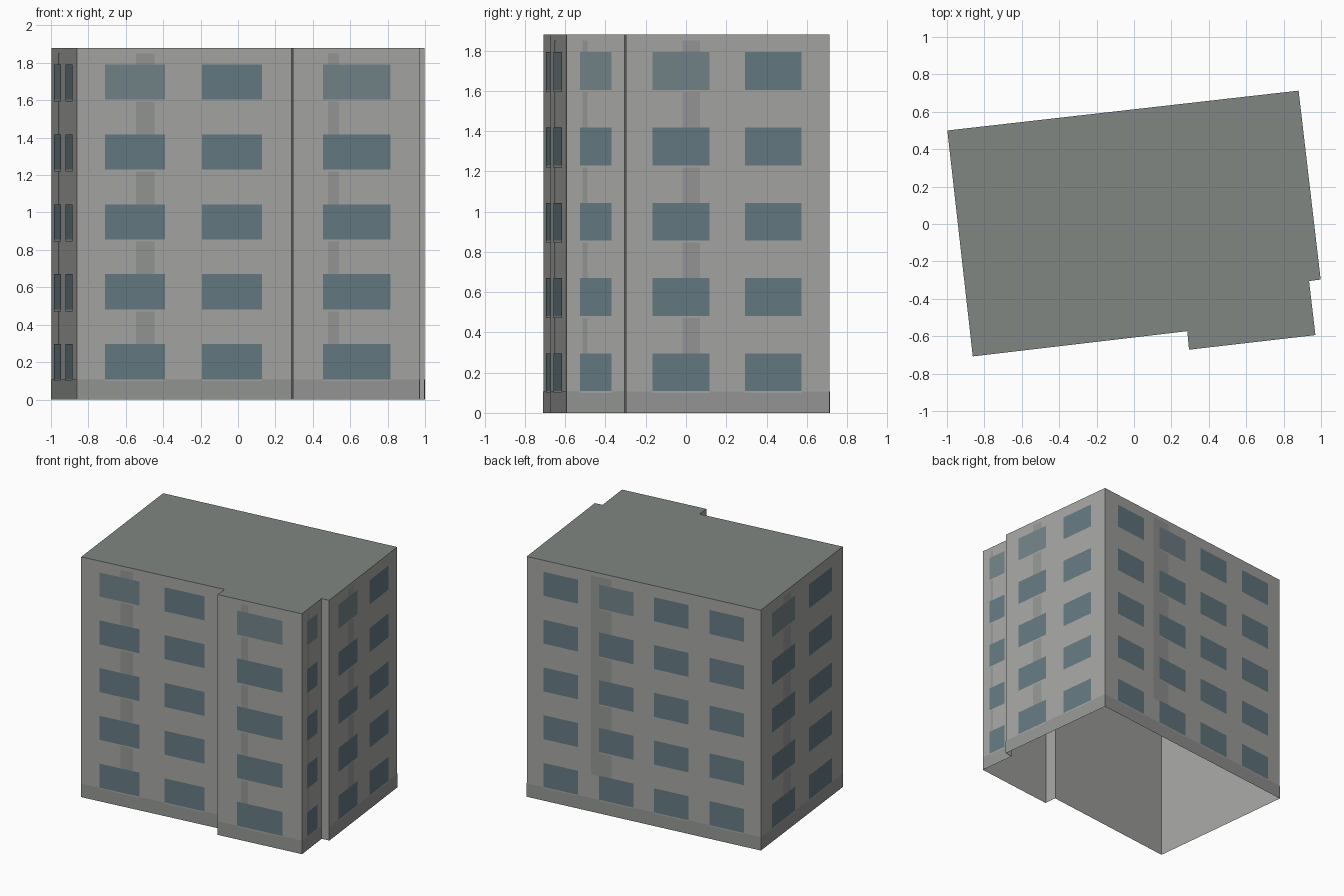
import bpy
import bmesh
from mathutils import Vector

if "Cube" in bpy.data.objects:
    bpy.data.objects.remove(bpy.data.objects["Cube"])

HEIGHT = 1.88

# Footprint, counter-clockwise from the front left corner
PLAN = [Vector(p) for p in ((-0.862, -0.708), (0.285, -0.573), (0.294, -0.672),
                            (0.97, -0.594), (0.936, -0.305), (0.998, -0.297),
                            (0.88, 0.713), (-0.998, 0.50))]

# Window spans as fractions of a wall's width, by number of columns
SPANS = {1: [(0.235, 0.77)],
         2: [(0.13, 0.41), (0.583, 0.863)],
         4: [(0.072, 0.22), (0.31, 0.457), (0.545, 0.693), (0.783, 0.93)]}
# Columns on each wall (0 = plain return wall of the projecting corner bay)
COLUMNS = [2, 0, 1, 1, 0, 2, 4, 2]
STRIP = (0.276, 0.363)
SILLS = [0.108 + 0.374 * i for i in range(5)]
WIN_H = 0.188


def material(name, rgb):
    m = bpy.data.materials.new(name)
    m.diffuse_color = (*rgb, 1)
    m.use_nodes = True
    m.node_tree.nodes["Principled BSDF"].inputs["Base Color"].default_value = m.diffuse_color
    return m


WALL = material("wall_grey", (0.38, 0.385, 0.37))
ROOF = material("roof_grey", (0.215, 0.24, 0.225))
TRIM = material("dark_render", (0.30, 0.31, 0.30))
GLASS = material("glass", (0.13, 0.195, 0.22))
GLASS_LIGHT = material("light_glass", (0.17, 0.23, 0.25))


def mesh_object(name, quads, mat):
    """One object from a list of polygons given as corner points."""
    bm = bmesh.new()
    for q in quads:
        bm.faces.new([bm.verts.new(p) for p in q])
    bmesh.ops.remove_doubles(bm, verts=bm.verts, dist=1e-5)
    me = bpy.data.meshes.new(name)
    bm.to_mesh(me)
    bm.free()
    me.materials.append(mat)
    ob = bpy.data.objects.new(name, me)
    bpy.context.collection.objects.link(ob)
    return ob


def panel(i, span, z0, z1, lift=0.0):
    """Rectangle on wall i, lifted slightly off its surface."""
    a, b = PLAN[i], PLAN[(i + 1) % len(PLAN)]
    d = (b - a).normalized()
    out = Vector((d.y, -d.x)) * lift
    p, q = a.lerp(b, span[0]) + out, a.lerp(b, span[1]) + out
    return [(*p, z0), (*q, z0), (*q, z1), (*p, z1)]


# Outer walls, open underneath
mesh_object("outer_walls", [panel(i, (0, 1), 0, HEIGHT) for i in range(len(PLAN))], WALL)

# Flat roof
mesh_object("flat_roof", [[(*p, HEIGHT) for p in PLAN]], ROOF)

# Facade details
plinth, strips, windows, light, sills = [], [], [], [], []
for i, n in enumerate(COLUMNS):
    if not n:
        continue
    plinth.append(panel(i, (0, 1), 0, 0.106, 0.002))
    strips.append(panel(i, STRIP, 0.29, 1.85, 0.002))
    for span in SPANS[n]:
        stained = span[0] < STRIP[1] and span[1] > STRIP[0]
        for row, z in enumerate(SILLS):
            target = light if stained and row == 4 else windows
            target.append(panel(i, span, z, z + WIN_H, 0.004))
            sills.append(panel(i, span, z - 0.01, z, 0.004))

mesh_object("plinth_band", plinth, TRIM)
mesh_object("vertical_strips", strips, TRIM)
mesh_object("windows", windows, GLASS)
mesh_object("upper_windows", light, GLASS_LIGHT)
mesh_object("window_sills", sills, WALL)
